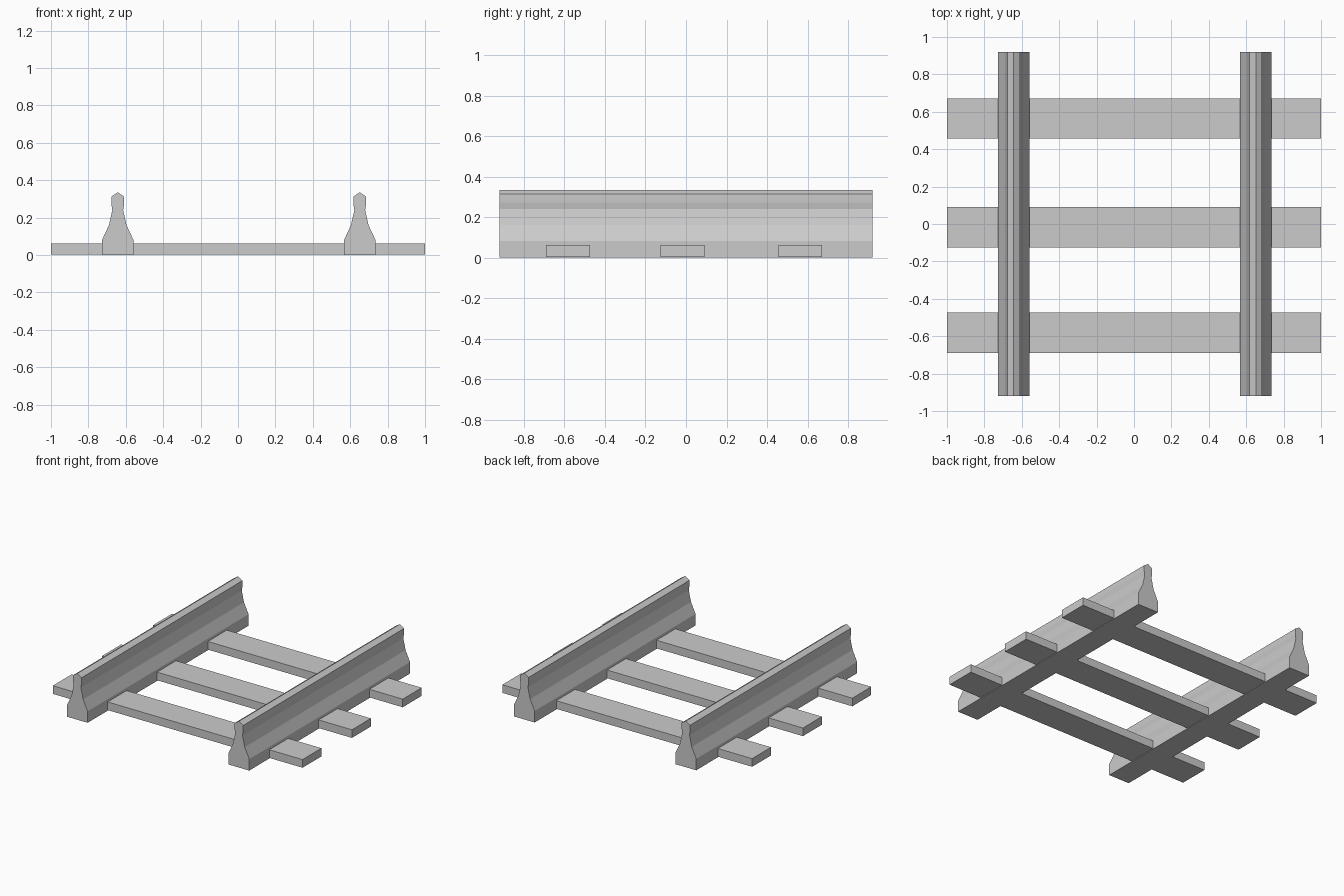
import bpy
import bmesh

if "Cube" in bpy.data.objects:
    bpy.data.objects.remove(bpy.data.objects["Cube"])

# Right half of the rail cross-section (offset from rail centre, height)
HALF_PROFILE = [(0.083, 0.0), (0.083, 0.083), (0.047, 0.16), (0.029, 0.24),
                (0.034, 0.272), (0.034, 0.313)]
RAIL_PEAK = (0.0, 0.335)
RAIL_HALF_LENGTH = 0.92


def finish(name, bm):
    bmesh.ops.recalc_face_normals(bm, faces=bm.faces)
    mesh = bpy.data.meshes.new(name)
    bm.to_mesh(mesh)
    bm.free()
    obj = bpy.data.objects.new(name, mesh)
    bpy.context.collection.objects.link(obj)
    return obj


def extrude_outline(name, points, y0, y1):
    """Closed x-z outline swept from y0 to y1."""
    bm = bmesh.new()
    face = bm.faces.new([bm.verts.new((x, y0, z)) for x, z in points])
    swept = bmesh.ops.extrude_face_region(bm, geom=[face])
    verts = [g for g in swept["geom"] if isinstance(g, bmesh.types.BMVert)]
    bmesh.ops.translate(bm, verts=verts, vec=(0, y1 - y0, 0))
    return finish(name, bm)


# Two rails with a symmetrical flared profile and ridged head
profile = HALF_PROFILE + [RAIL_PEAK] + [(-x, z) for x, z in reversed(HALF_PROFILE)]
for name, cx in (("rail_left", -0.643), ("rail_right", 0.651)):
    rail = extrude_outline(name, profile, -RAIL_HALF_LENGTH, RAIL_HALF_LENGTH)
    rail.location.x = cx

# Three flat sleepers running under the rails
sleeper = [(-1, 0.004), (1, 0.004), (1, 0.063), (-1, 0.063)]
for name, cy in (("sleeper_front", -0.582), ("sleeper_middle", -0.017),
                 ("sleeper_back", 0.564)):
    extrude_outline(name, sleeper, -0.108, 0.108).location.y = cy
